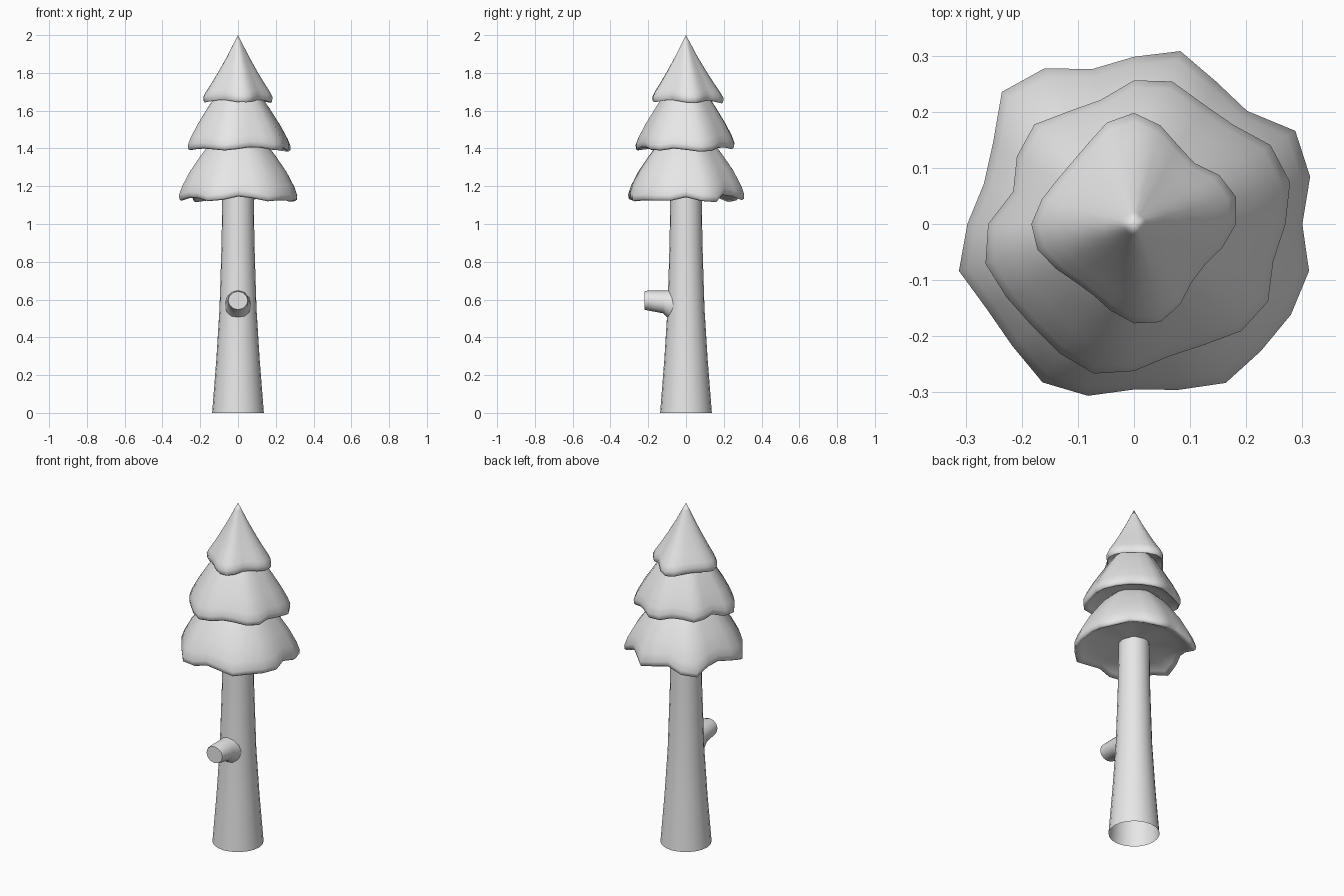
import bpy, bmesh
from math import sin, cos, pi, radians

cube = bpy.data.objects.get("Cube")
if cube:
    bpy.data.objects.remove(cube, do_unlink=True)

grey = bpy.data.materials.new("plain grey")
grey.use_nodes = True
grey.diffuse_color = (0.8, 0.8, 0.8, 1)
grey.node_tree.nodes["Principled BSDF"].inputs["Base Color"].default_value = grey.diffuse_color


def loft(name, rings, cap_start=False, cap_end=False, sharp=60):
    """Skin a list of closed rings with the same point count."""
    bm = bmesh.new()
    loops = [[bm.verts.new(p) for p in ring] for ring in rings]
    n = len(loops[0])
    for a, b in zip(loops, loops[1:]):
        for i in range(n):
            j = (i + 1) % n
            bm.faces.new((a[i], a[j], b[j], b[i]))
    if cap_start:
        bm.faces.new(loops[0][::-1])
    if cap_end:
        bm.faces.new(loops[-1])
    bmesh.ops.remove_doubles(bm, verts=bm.verts, dist=0.0005)
    bmesh.ops.recalc_face_normals(bm, faces=bm.faces)
    mesh = bpy.data.meshes.new(name)
    bm.to_mesh(mesh)
    bm.free()
    obj = bpy.data.objects.new(name, mesh)
    bpy.context.collection.objects.link(obj)
    mesh.materials.append(grey)
    bpy.ops.object.select_all(action='DESELECT')
    obj.select_set(True)
    bpy.context.view_layer.objects.active = obj
    bpy.ops.object.shade_smooth_by_angle(angle=radians(sharp))
    return obj


def angles(n):
    return [2 * pi * i / n for i in range(n)]


# Tapered trunk, open at the foot
trunk_profile = [(0.137, 0), (0.115, 0.28), (0.098, 0.55), (0.087, 0.9), (0.082, 1.25)]
loft("trunk", [[(r * cos(a), r * sin(a), z) for a in angles(20)]
               for r, z in trunk_profile])

# Cut branch stub with a flared underside: y, centre z, half width, half height
stub_profile = [(-0.05, 0.565, 0.072, 0.09), (-0.095, 0.575, 0.066, 0.074),
                (-0.12, 0.587, 0.061, 0.06), (-0.205, 0.595, 0.056, 0.052),
                (-0.22, 0.595, 0.052, 0.048)]
loft("branch_stub", [[(w * cos(a), y, z + h * sin(a)) for a in angles(12)]
                     for y, z, w, h in stub_profile], cap_end=True, sharp=40)


def tier(name, outline, profile, rim, droop):
    """Wavy skirt: outline radii in millimetres, profile of (radius share, z)."""
    radii = [r / 1000 for r in outline]
    mean = sum(radii) / len(radii)
    # The rolled lip and the slightly hollow underside
    under = [(0.05, rim + 0.012), (0.7, rim + 0.004), (0.88, rim - 0.012),
             (0.96, rim - 0.026), (0.995, rim - 0.018)]
    rings = []
    for share, z in under + profile:
        wave = min(1, 0.35 + 0.65 * share)
        ring = []
        for a, r in zip(angles(len(radii)), radii):
            d = r - mean
            rad = share * (mean + wave * d)
            ring.append((rad * cos(a), rad * sin(a), z - droop * d * share ** 3))
        rings.append(ring)
    loft(name, rings, cap_start=True, cap_end=profile[-1][0] > 0, sharp=80)


# Foliage skirts from the lowest to the tip
tier("lower_foliage",
     [300, 325, 332, 285, 293, 319, 298, 286, 320, 333, 290, 277,
      297, 323, 303, 307, 326, 317, 295, 306, 327, 320, 323, 323],
     [(1, 1.165), (0.95, 1.21), (0.82, 1.285), (0.65, 1.36),
      (0.54, 1.405), (0.4, 1.45)], 1.16, 0.9)
tier("middle_foliage",
     [270, 288, 281, 250, 247, 263, 256, 229, 232, 251, 241, 223,
      260, 274, 262, 257, 266, 276, 262, 244, 249, 270, 276, 257],
     [(1, 1.43), (0.95, 1.465), (0.82, 1.53), (0.62, 1.615),
      (0.48, 1.67), (0.35, 1.71)], 1.425, 0.6)
tier("top_foliage",
     [182, 188, 175, 153, 160, 182, 198, 187, 165, 156, 158, 170,
      183, 178, 160, 147, 146, 160, 177, 181, 165, 146, 146, 163],
     [(1, 1.68), (0.93, 1.705), (0.77, 1.75), (0.57, 1.81),
      (0.32, 1.89), (0.12, 1.96), (0, 2)], 1.675, 0.4)
